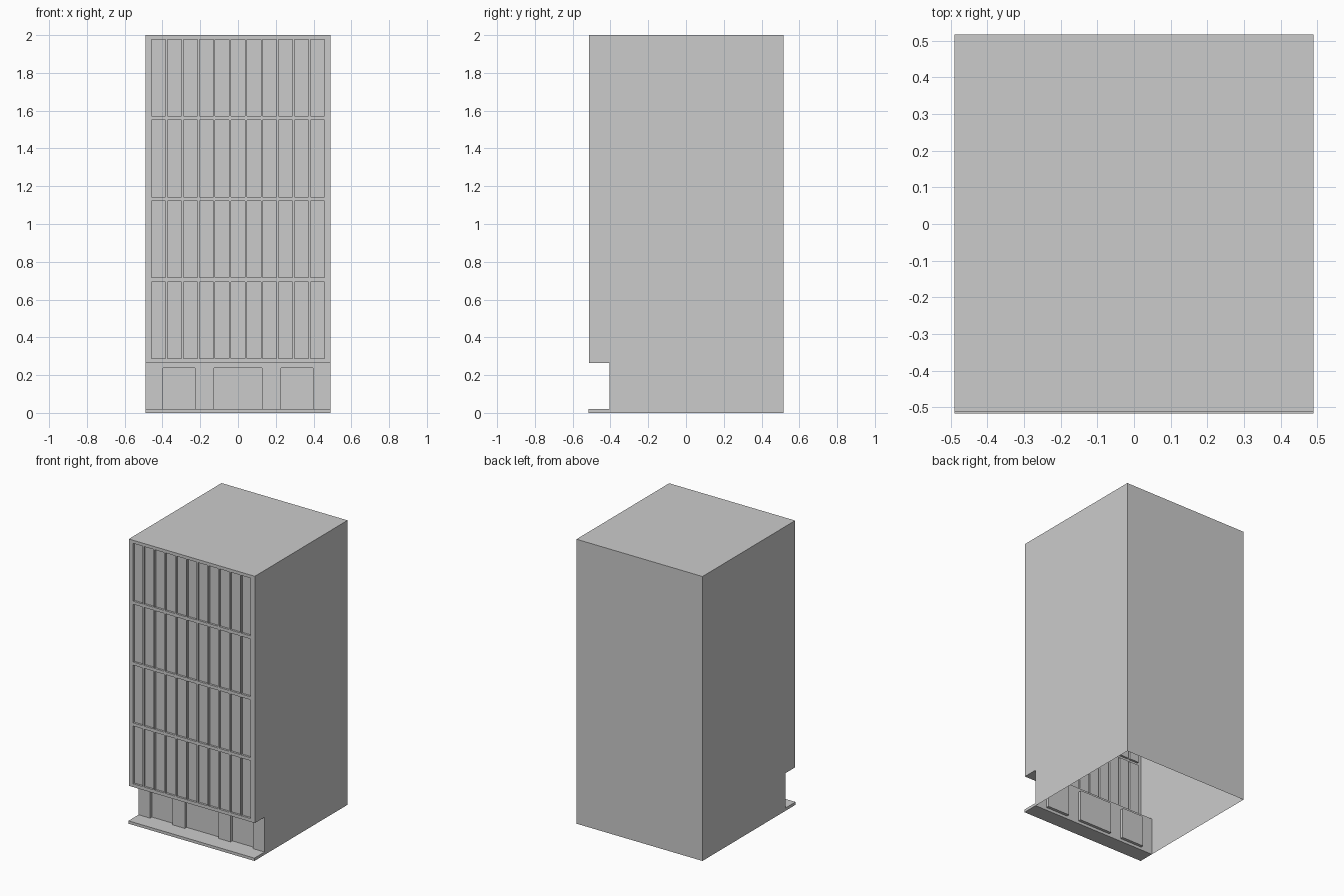
import bpy, bmesh, math

if "Cube" in bpy.data.objects:
    bpy.data.objects.remove(bpy.data.objects["Cube"])

HX = 0.49                    # half width
FRONT, BACK = -0.513, 0.517  # upper facade and rear wall
SHOP = -0.405                # set-back ground floor wall
SOFFIT, PLINTH, TOP = 0.265, 0.02, 2.0


def make(name, polys):
    bm = bmesh.new()
    for p in polys:
        bm.faces.new([bm.verts.new(v) for v in p])
    bmesh.ops.remove_doubles(bm, verts=bm.verts, dist=1e-5)
    me = bpy.data.meshes.new(name)
    bm.to_mesh(me)
    bm.free()
    ob = bpy.data.objects.new(name, me)
    bpy.context.collection.objects.link(ob)
    return ob


def front_quad(x0, x1, z0, z1, y):
    return [(x0, y, z0), (x1, y, z0), (x1, y, z1), (x0, y, z1)]


def recess(outline, y, depth):
    # reveals and back panel of a sunken opening, outline counter-clockwise from the front
    polys = [[(x, y + depth, z) for x, z in outline]]
    for i, (x0, z0) in enumerate(outline):
        x1, z1 = outline[(i + 1) % len(outline)]
        polys.append([(x0, y, z0), (x1, y, z1), (x1, y + depth, z1), (x0, y + depth, z0)])
    return polys


# Shell: side walls with a notch, roof, back and soffit; open underneath
side = [(FRONT, SOFFIT), (SHOP, SOFFIT), (SHOP, 0), (BACK, 0), (BACK, TOP), (FRONT, TOP)]
shell = [[(HX, y, z) for y, z in side], [(-HX, y, z) for y, z in reversed(side)]]
for i in (0, 3, 4):
    (y0, z0), (y1, z1) = side[i], side[i + 1]
    shell.append([(HX, y0, z0), (-HX, y0, z0), (-HX, y1, z1), (HX, y1, z1)])
make("building_shell", shell)

# Upper facade: 11 x 4 grid of shallow sunken windows
COLS, ROWS, DEPTH = 11, 4, 0.014


def stops(lo, hi, n, gap, start, end):
    pitch = (hi - lo + gap) / n
    out = [start]
    for i in range(n):
        out += [lo + i * pitch, lo + i * pitch + pitch - gap]
    return out + [end]


xs = stops(-0.457, 0.457, COLS, 0.01, -HX, HX)
zs = stops(0.288, 1.978, ROWS, 0.022, SOFFIT, TOP)
frame, windows = [], []
for i in range(len(xs) - 1):
    for j in range(len(zs) - 1):
        x0, x1, z0, z1 = xs[i], xs[i + 1], zs[j], zs[j + 1]
        if i % 2 and j % 2:
            windows += recess([(x0, z0), (x1, z0), (x1, z1), (x0, z1)], FRONT, DEPTH)
        else:
            frame.append(front_quad(x0, x1, z0, z1, FRONT))
make("facade_frame", frame)
make("windows", windows)

# Ground floor wall with three round-cornered sunken openings
DOOR_TOP, R = 0.24, 0.012
wall = [(-HX, PLINTH)]
openings = []
for x0, x1 in ((-0.40, -0.225), (-0.13, 0.13), (0.225, 0.40)):
    arc = []
    for cx, start in ((x1 - R, 0), (x0 + R, 90)):
        for k in range(5):
            a = math.radians(start + k * 22.5)
            arc.append((cx + R * math.cos(a), DOOR_TOP - R + R * math.sin(a)))
    outline = [(x0, PLINTH), (x1, PLINTH)] + arc
    openings += recess(outline, SHOP, 0.02)
    wall += [outline[0]] + arc[::-1] + [outline[1]]
wall += [(HX, PLINTH), (HX, SOFFIT), (-HX, SOFFIT)]
make("ground_floor_wall", [[(x, SHOP, z) for x, z in wall]])
make("ground_floor_openings", openings)

# Entrance step slab
bpy.ops.mesh.primitive_cube_add(size=1, location=(0, (SHOP - 0.517) / 2, PLINTH / 2))
step = bpy.context.object
step.name = "entrance_step"
step.scale = (2 * HX, SHOP + 0.517, PLINTH)
